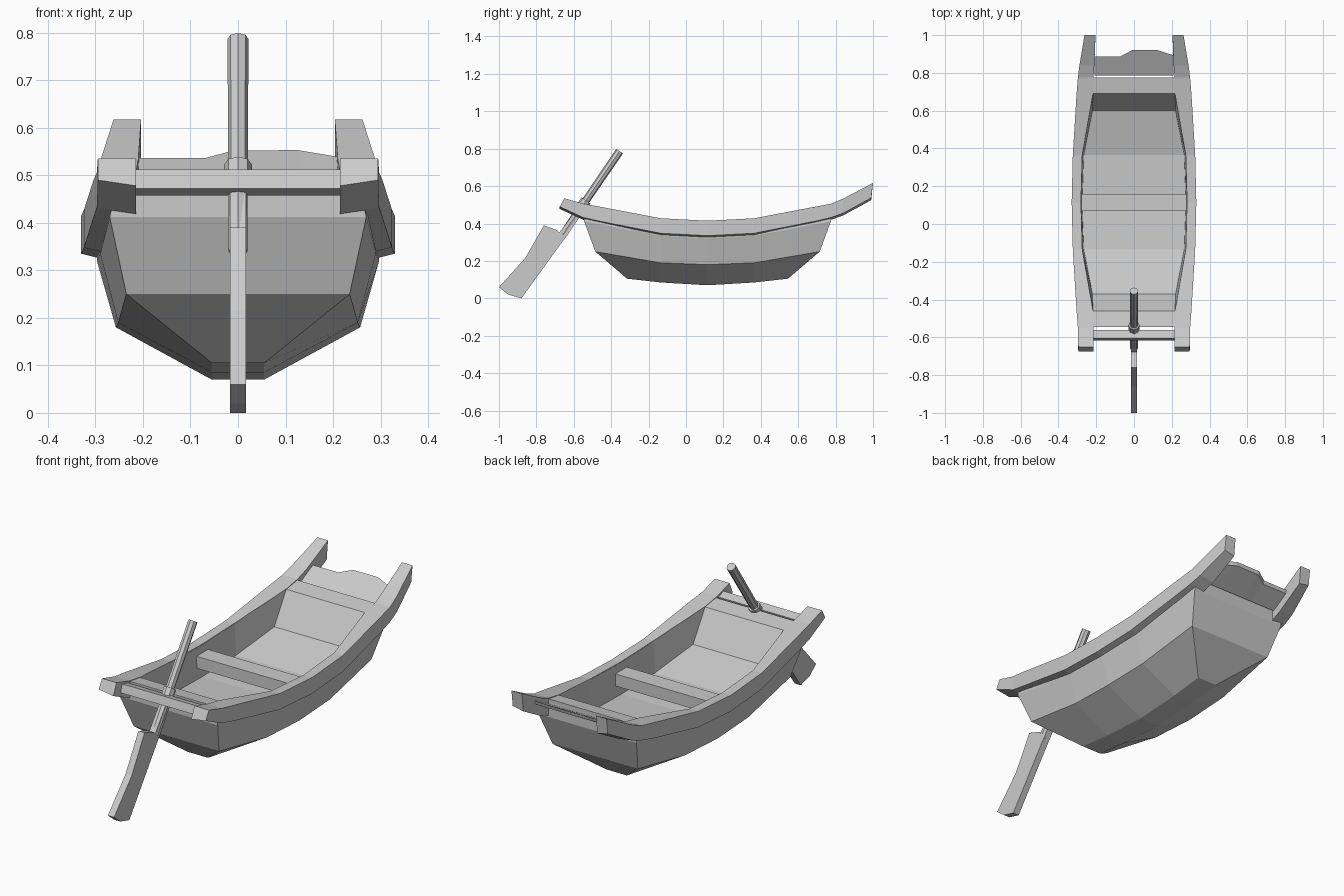
import bpy, bmesh
from mathutils import Vector

cube = bpy.data.objects.get("Cube")
if cube:
    bpy.data.objects.remove(cube, do_unlink=True)

grey = bpy.data.materials.new("plain_grey")
grey.use_nodes = True
grey.diffuse_color = (0.6, 0.6, 0.6, 1)
grey.node_tree.nodes["Principled BSDF"].inputs["Base Color"].default_value = (0.6, 0.6, 0.6, 1)


def make(name, verts, faces):
    bm = bmesh.new()
    vs = [bm.verts.new(v) for v in verts]
    for f in faces:
        bm.faces.new([vs[i] for i in f])
    bmesh.ops.recalc_face_normals(bm, faces=bm.faces)
    me = bpy.data.meshes.new(name)
    bm.to_mesh(me)
    bm.free()
    me.materials.append(grey)
    ob = bpy.data.objects.new(name, me)
    bpy.context.collection.objects.link(ob)
    return ob


def bridge(count, n):
    """Quads joining successive rings of n points."""
    return [(r * n + j, r * n + (j + 1) % n, (r + 1) * n + (j + 1) % n, (r + 1) * n + j)
            for r in range(count - 1) for j in range(n)]


def loft(name, rings):
    n, count = len(rings[0]), len(rings)
    caps = [tuple(range(n)), tuple(range((count - 1) * n, count * n))]
    return make(name, [p for r in rings for p in r], bridge(count, n) + caps)


def prism(name, profile, half):
    return loft(name, [[(x, y, z) for y, z in profile] for x in (-half, half)])


MID = 0.115  # the hull is symmetric fore and aft about this y

# Hull: half sections of keel, chine, top, deck edge, rim and floor as (x, offset, z)
end = [(0.055, 0.43, 0.105), (0.235, 0.6, 0.25), (0.27, 0.66, 0.412),
       (0.25, 0.66, 0.502), (0.217, 0.575, 0.488), (0.22, 0.485, 0.335)]
near = [(0.055, 0.25, 0.085), (0.252, 0.25, 0.19), (0.29, 0.25, 0.335),
        (0.295, 0.25, 0.426), (0.274, 0.25, 0.426), (0.266, 0.25, 0.27)]
middle = [(0.055, 0, 0.07), (0.257, 0, 0.18), (0.297, 0, 0.32),
          (0.3, 0, 0.411), (0.281, 0, 0.411), (0.275, 0, 0.258)]
rings = []
for half, s in ((end, -1), (near, -1), (middle, 1), (near, 1), (end, 1)):
    right = [(x, MID + s * d, z) for x, d, z in half]
    rings.append(right + [(-x, y, z) for x, y, z in reversed(right)])
n = len(rings[0])
ends = [(b + j, b + j + 1, b + n - 2 - j, b + n - 1 - j)
        for b in (0, 4 * n) for j in range(5)]
make("hull", [p for r in rings for p in r], bridge(5, n) + ends)

# Gunwale rails: top y, bottom y, top z, bottom z, inner x, outer x
stations = [(-0.65, -0.675, 0.535, 0.49, 0.215, 0.295),
            (-0.55, -0.55, 0.506, 0.432, 0.215, 0.297),
            (-0.46, -0.46, 0.49, 0.412, 0.217, 0.304),
            (-0.135, -0.135, 0.428, 0.348, 0.275, 0.324),
            (0.115, 0.115, 0.415, 0.335, 0.282, 0.33),
            (0.365, 0.365, 0.428, 0.348, 0.275, 0.324),
            (0.69, 0.69, 0.49, 0.412, 0.217, 0.304),
            (0.775, 0.775, 0.506, 0.432, 0.215, 0.297),
            (0.84, 0.84, 0.533, 0.455, 0.21, 0.289),
            (1.0, 0.99, 0.617, 0.537, 0.204, 0.262)]
for side, s in (("left", 1), ("right", -1)):
    loft(side + "_rail", [[(s * xo, yt, zt), (s * xo, yb, zb),
                           (s * xi, yb, zb - 0.012), (s * xi, yt, zt)]
                          for yt, yb, zt, zb, xi, xo in stations])

# Seat and front crossbar
prism("seat", [(0.07, 0.315), (0.16, 0.315), (0.16, 0.375), (0.07, 0.375)], 0.277)
prism("front_crossbar", [(-0.617, 0.472), (-0.605, 0.512), (-0.56, 0.5), (-0.572, 0.457)], 0.22)

# Worn plank between the rear stems
edge = [(-0.21, 0.888, 0.536), (-0.07, 0.888, 0.536), (-0.01, 0.92, 0.552),
        (0.125, 0.92, 0.553), (0.21, 0.893, 0.539)]
loft("rear_plank", [[(x, 0.785, 0.482), (x, y, z), (x, y - 0.005, z - 0.018), (x, 0.79, 0.464)]
                    for x, y, z in edge])


# Steering oar
def rod(name, a, b, ra, rb, sides):
    a, b = Vector(a), Vector(b)
    bpy.ops.mesh.primitive_cone_add(vertices=sides, radius1=ra, radius2=rb,
                                    depth=(b - a).length, location=(a + b) / 2,
                                    rotation=(b - a).to_track_quat("Z", "Y").to_euler())
    ob = bpy.context.object
    ob.name = name
    ob.data.materials.append(grey)


rod("oar_shaft", (0, -0.66, 0.34), (0, -0.355, 0.787), 0.02, 0.022, 8)
rod("oar_collar", (0, -0.56, 0.486), (0, -0.535, 0.523), 0.029, 0.029, 8)
prism("oar_neck", [(-0.69, 0.335), (-0.65, 0.315), (-0.555, 0.455), (-0.585, 0.475)], 0.017)
prism("oar_blade", [(-1.0, 0.06), (-0.95, 0.02), (-0.88, 0.0), (-0.65, 0.318),
                    (-0.69, 0.365), (-0.76, 0.39), (-0.86, 0.215)], 0.017)
